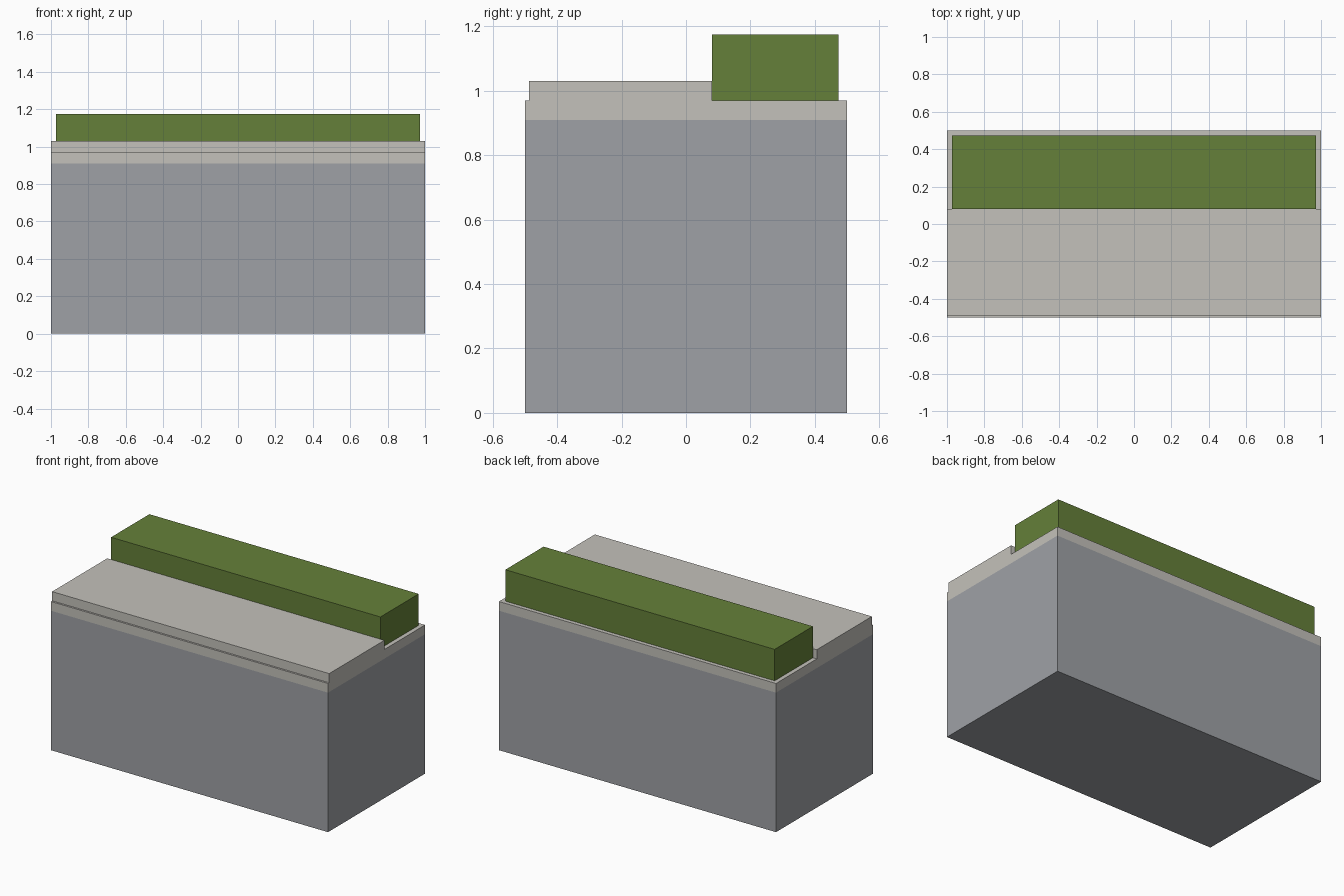
import bpy
import bmesh

old = bpy.data.objects.get("Cube")
if old:
    bpy.data.objects.remove(old, do_unlink=True)


def material(name, colour):
    mat = bpy.data.materials.new(name)
    mat.use_nodes = True
    mat.diffuse_color = (*colour, 1)
    bsdf = next(n for n in mat.node_tree.nodes if n.type == 'BSDF_PRINCIPLED')
    bsdf.inputs["Base Color"].default_value = (*colour, 1)
    return mat


def box(name, low, high, mats, split_z=None):
    """Box between two corners; faces above split_z take the second material."""
    bm = bmesh.new()
    bmesh.ops.create_cube(bm, size=1)
    for v in bm.verts:
        v.co = [low[i] if v.co[i] < 0 else high[i] for i in range(3)]
    if split_z is not None:
        bmesh.ops.bisect_plane(bm, geom=bm.verts[:] + bm.edges[:] + bm.faces[:],
                               plane_co=(0, 0, split_z), plane_no=(0, 0, 1))
        for f in bm.faces:
            f.material_index = int(f.calc_center_median().z > split_z)
    mesh = bpy.data.meshes.new(name)
    bm.to_mesh(mesh)
    bm.free()
    for mat in mats:
        mesh.materials.append(mat)
    obj = bpy.data.objects.new(name, mesh)
    bpy.context.collection.objects.link(obj)
    return obj


wall_grey = material("wall grey", (0.345, 0.358, 0.382))
stone = material("pale stone", (0.55, 0.535, 0.495))
leaf_green = material("hedge green", (0.13, 0.216, 0.041))

# Wall block with a pale stone band around its top
box("wall_block", (-1, -0.5, 0), (1, 0.5, 0.97), [wall_grey, stone], split_z=0.91)

# Raised slab over the front part
box("top_slab", (-1, -0.488, 0.97), (1, 0.08, 1.03), [stone])

# Clipped hedge along the back
box("hedge", (-0.972, 0.08, 0.97), (0.972, 0.474, 1.175), [leaf_green])
